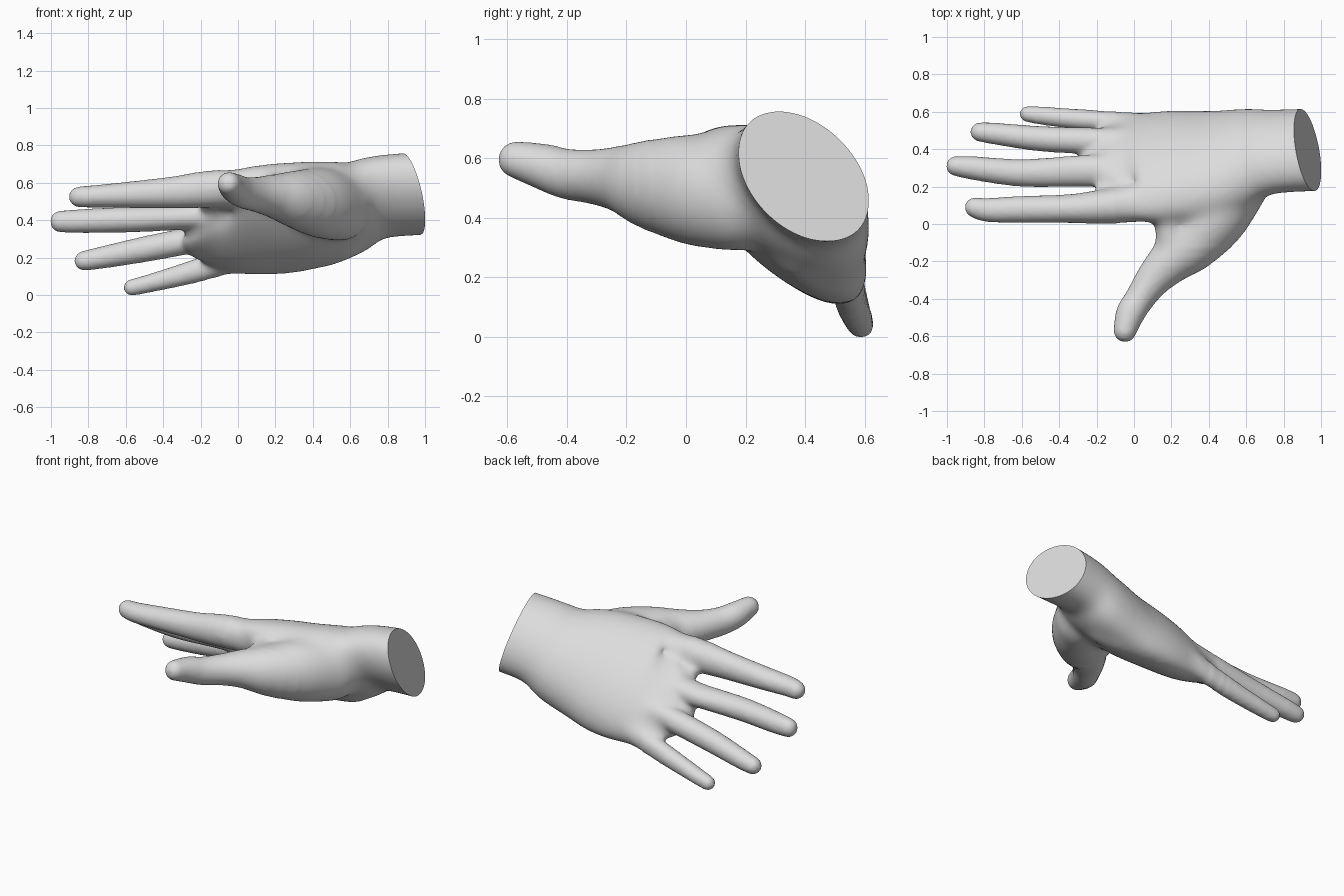
import bpy, bmesh, math
from mathutils import Vector

if "Cube" in bpy.data.objects:
    bpy.data.objects.remove(bpy.data.objects["Cube"])

SEG, SUB = 28, 6
bm = bmesh.new()


def spline(stations):
    """Smoothly interpolate rows of numbers (Catmull-Rom)."""
    p = [stations[0]] + list(stations) + [stations[-1]]
    out = []
    for i in range(1, len(p) - 2):
        for k in range(SUB):
            t = k / SUB
            out.append([0.5 * (2 * b + (c - a) * t + (2 * a - 5 * b + 4 * c - d) * t * t
                               + (3 * b - a - 3 * c + d) * t ** 3)
                        for a, b, c, d in zip(*p[i - 1:i + 3])])
    return out + [list(stations[-1])]


def loft(stations, angle=0.0):
    """Tube with elliptical sections (x, y, z, half width, half height[, upper bulge])."""
    rows = spline([tuple(s) + (1.0,) * (6 - len(s)) for s in stations])
    pts = [Vector(r[:3]) for r in rows]
    n = len(rows)
    tans = [(pts[min(i + 1, n - 1)] - pts[max(i - 1, 0)]).normalized() for i in range(n)]
    secs = [(pts[i], tans[i], *rows[i][3:]) for i in range(n)]

    def cap(sec, sign):
        c, t, a, b, g = sec
        r = min(a, b)
        return [(c + t * sign * r * math.sin(f), t, a * math.cos(f), b * math.cos(f), g)
                for f in (0.3, 0.6, 0.9, 1.2, 1.45)]

    secs = cap(secs[0], -1)[::-1] + secs + cap(secs[-1], 1)
    rings = []
    for c, t, a, b, g in secs:
        side = t.cross(Vector((0, 0, 1))).normalized()
        up = side.cross(t)
        u = side * math.cos(angle) - up * math.sin(angle)
        v = side * math.sin(angle) + up * math.cos(angle)
        ring = []
        for k in range(SEG):
            q = 2 * math.pi * k / SEG
            h = b * math.sin(q) * (g if k < SEG / 2 else 1)
            ring.append(bm.verts.new(c + u * a * math.cos(q) + v * h))
        rings.append(ring)
    for r0, r1 in zip(rings, rings[1:]):
        for k in range(SEG):
            j = (k + 1) % SEG
            bm.faces.new((r0[k], r0[j], r1[j], r1[k]))
    bm.faces.new(rings[0][::-1])
    bm.faces.new(rings[-1])


# Forearm and palm, wrist to knuckles, fuller on the back of the hand
loft([(1.15, .40, .55, .26, .18, 1), (.92, .395, .547, .262, .18, 1),
      (.72, .38, .52, .272, .165, 1.12), (.60, .35, .465, .315, .178, 1.18),
      (.40, .31, .428, .365, .168, 1.24), (.20, .305, .408, .388, .15, 1.27),
      (.0, .292, .40, .375, .128, 1.25), (-.08, .285, .415, .315, .105, 1.15),
      (-.13, .255, .45, .21, .08, 1.05)], math.radians(45))

# Heel of the palm
loft([(.30, .47, .24, .10, .10), (.45, .45, .265, .115, .112), (.56, .40, .303, .11, .11)])

# Thumb with its base muscle
loft([(.56, .18, .47, .15, .18), (.435, .035, .50, .175, .19), (.305, -.105, .52, .153, .158),
      (.188, -.205, .537, .122, .117), (.10, -.30, .545, .096, .094), (.03, -.40, .555, .080, .085),
      (-.02, -.48, .58, .078, .078), (-.048, -.57, .603, .063, .063)])

# Webs of skin: thumb to index, index to middle, ring to little finger
loft([(.21, .12, .545, .10, .10), (.19, -.02, .56, .08, .095), (.20, -.14, .55, .08, .09)])
loft([(.05, .19, .50, .07, .07), (-.16, .185, .495, .05, .05)])
loft([(.08, .48, .27, .06, .07), (-.05, .495, .255, .045, .05)])

# Index, middle, ring and little fingers, root to tip
for finger in (
    [(.22, .15, .545, .09, .09), (.06, .115, .57, .10, .105), (-.07, .10, .577, .10, .105),
     (-.20, .09, .569, .09, .098), (-.35, .082, .556, .077, .085), (-.60, .078, .542, .072, .07),
     (-.78, .075, .534, .065, .06), (-.85, .088, .532, .056, .056)],
    [(.05, .30, .43, .09, .09), (-.15, .287, .43, .09, .082), (-.30, .283, .422, .084, .068),
     (-.60, .273, .41, .074, .069), (-.85, .298, .402, .064, .064), (-.952, .31, .40, .054, .058)],
    [(.05, .43, .34, .08, .085), (-.10, .44, .325, .08, .08), (-.20, .443, .31, .073, .073),
     (-.50, .456, .252, .068, .069), (-.74, .483, .205, .059, .059), (-.825, .492, .19, .052, .053)],
    [(.12, .53, .23, .06, .08), (-.05, .545, .188, .059, .075), (-.15, .55, .158, .057, .068),
     (-.30, .56, .115, .055, .059), (-.48, .578, .068, .050, .049), (-.57, .588, .047, .044, .045)],
):
    loft(finger)

bmesh.ops.recalc_face_normals(bm, faces=bm.faces)
mesh = bpy.data.meshes.new("hand_parts")
bm.to_mesh(mesh)
bm.free()
hand = bpy.data.objects.new("hand", mesh)
bpy.context.collection.objects.link(hand)

# Fuse the parts into one skin and soften the joins
fuse = hand.modifiers.new("fuse", "REMESH")
fuse.mode = "VOXEL"
fuse.voxel_size = 0.012
soften = hand.modifiers.new("soften", "SMOOTH")
soften.factor = 0.5
soften.iterations = 12
bpy.context.view_layer.update()
skin = bpy.data.meshes.new_from_object(hand.evaluated_get(bpy.context.evaluated_depsgraph_get()))
hand.modifiers.clear()
hand.data = skin
skin.name = "hand"

# Extra softening over the palm, fading out toward fingers and thumb
bm = bmesh.new()
bm.from_mesh(skin)
for start, front, rounds in ((-.22, -.22, 8), (-.17, -.17, 12), (-.10, -.12, 25)):
    area = [v for v in bm.verts if start < v.co.x < 1.05 and v.co.y > front]
    for _ in range(rounds):
        bmesh.ops.smooth_vert(bm, verts=area, factor=0.5,
                              use_axis_x=True, use_axis_y=True, use_axis_z=True)

# Slanted flat cut through the forearm
for f in bm.faces:
    f.smooth = True
cut = bmesh.ops.bisect_plane(bm, geom=bm.verts[:] + bm.edges[:] + bm.faces[:],
                             plane_co=(.928, .395, .545), plane_no=(1, .28, .31), clear_outer=True)
rim = [e for e in cut["geom_cut"] if isinstance(e, bmesh.types.BMEdge) and e.is_valid and e.is_boundary]
for f in bmesh.ops.holes_fill(bm, edges=rim, sides=0)["faces"]:
    f.smooth = False
for e in rim:
    e.smooth = False
bmesh.ops.recalc_face_normals(bm, faces=bm.faces)
low = min(v.co.z for v in bm.verts)
bmesh.ops.translate(bm, verts=bm.verts, vec=(0, 0, -low))
bm.to_mesh(skin)
bm.free()

grey = bpy.data.materials.new("light_grey")
grey.diffuse_color = (.72, .72, .72, 1)
grey.use_nodes = True
grey.node_tree.nodes["Principled BSDF"].inputs["Base Color"].default_value = grey.diffuse_color
skin.materials.clear()
skin.materials.append(grey)
